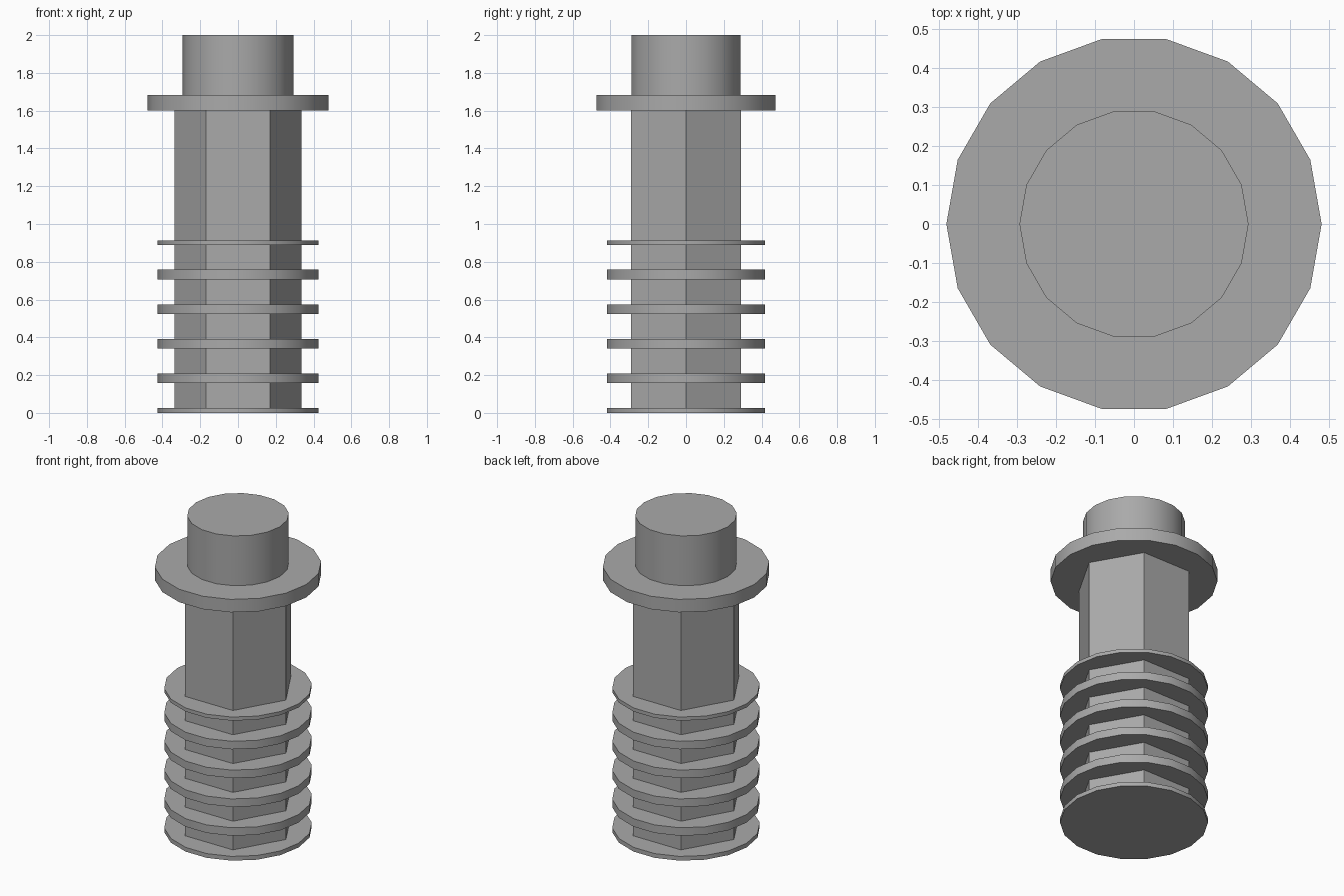
import bpy
import math

cube = bpy.data.objects.get("Cube")
if cube:
    bpy.data.objects.remove(cube, do_unlink=True)

# Single grey metal colour
GREY = (0.4, 0.4, 0.4, 1.0)
metal = bpy.data.materials.new("grey_metal")
metal.use_nodes = True
metal.diffuse_color = GREY
metal.node_tree.nodes["Principled BSDF"].inputs["Base Color"].default_value = GREY


def prism(name, radius, bottom, top, sides=18):
    """Upright prism with a corner on the x axis; round ones are smoothed."""
    bpy.ops.mesh.primitive_cylinder_add(
        vertices=sides, radius=radius, depth=top - bottom,
        location=(0, 0, (bottom + top) / 2), rotation=(0, 0, math.pi / 2))
    bpy.ops.object.transform_apply(location=False, rotation=True, scale=False)
    obj = bpy.context.object
    obj.name = name
    obj.data.materials.append(metal)
    if sides > 6:
        bpy.ops.object.shade_smooth_by_angle(angle=math.radians(30))
    return obj


# Hexagonal shaft, collar and round head
prism("shaft", 0.337, 0.01, 1.61, sides=6)
prism("collar", 0.48, 1.602, 1.684)
prism("head", 0.293, 1.68, 2.0)

# Thin end rings with evenly spaced thicker rings between them
prism("bottom_ring", 0.426, 0.0, 0.027)
for i in range(4):
    base = 0.158 + i * 0.183
    prism(f"ring_{i + 1}", 0.426, base, base + 0.051)
prism("top_ring", 0.426, 0.889, 0.912)
